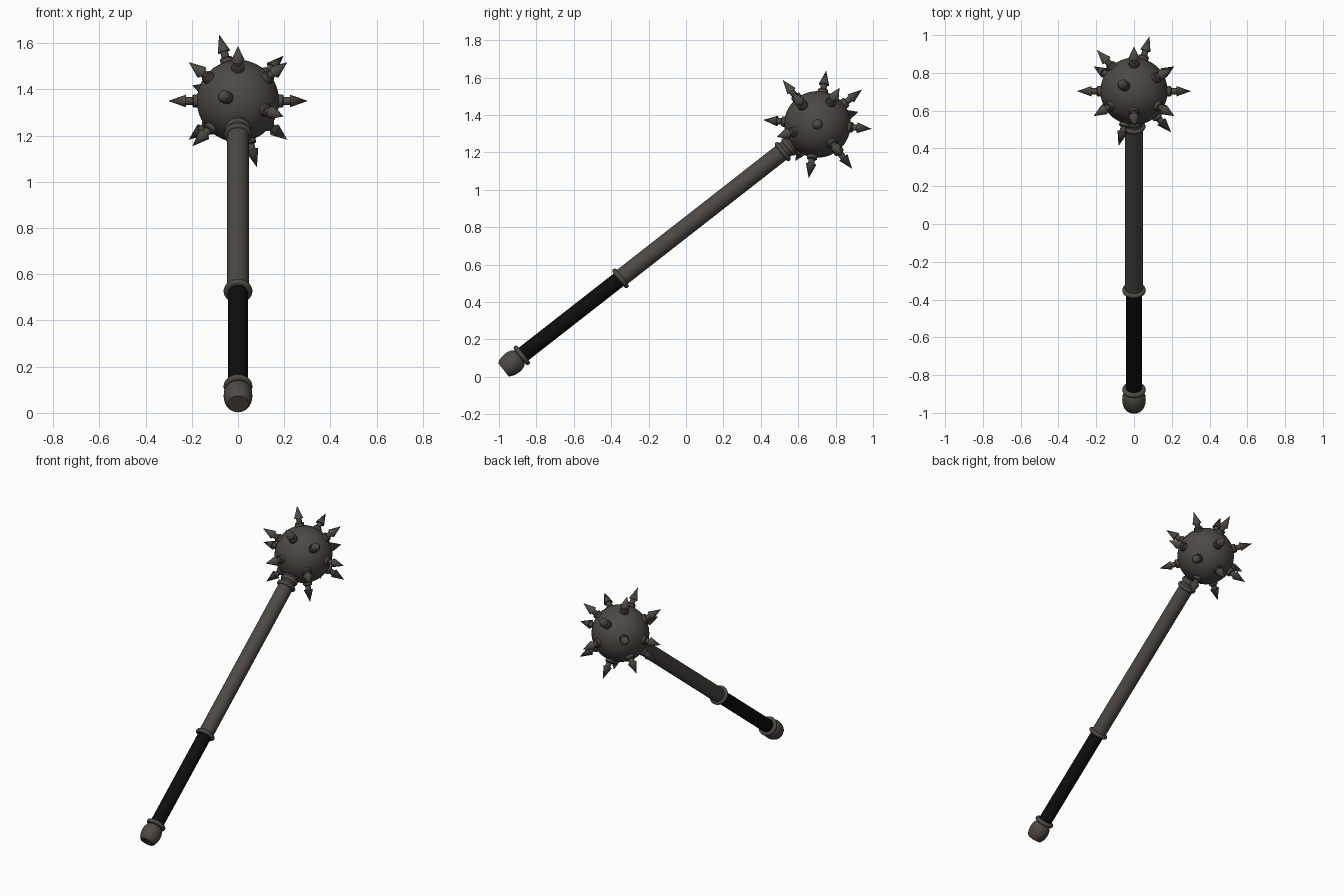
import bpy
import bmesh
from math import sin, cos, pi, radians
from mathutils import Matrix, Vector

if "Cube" in bpy.data.objects:
    bpy.data.objects.remove(bpy.data.objects["Cube"], do_unlink=True)


def material(name, color, roughness):
    m = bpy.data.materials.new(name)
    m.use_nodes = True
    m.diffuse_color = (*color, 1)
    bsdf = m.node_tree.nodes["Principled BSDF"]
    bsdf.inputs["Base Color"].default_value = (*color, 1)
    bsdf.inputs["Roughness"].default_value = roughness
    return m


iron = material("dark iron", (0.075, 0.066, 0.056), 0.6)
leather = material("black leather", (0.004, 0.004, 0.004), 0.8)

# The weapon's frame: origin at the ball centre, local z up along the shaft
FRAME = Matrix.Translation((0, 0.703, 1.35)) @ Matrix.Rotation(radians(-52), 4, "X")


def lathe(name, profile, mat, matrix=FRAME, sides=32):
    """Spin (radius, height) points around local z into a closed solid."""
    bm = bmesh.new()
    rings = []
    for r, z in profile:
        if r == 0:
            rings.append([bm.verts.new((0, 0, z))])
        else:
            rings.append([bm.verts.new((r * cos(2 * pi * i / sides), r * sin(2 * pi * i / sides), z))
                          for i in range(sides)])
    for a, b in zip(rings, rings[1:]):
        for i in range(sides):
            j = (i + 1) % sides
            quad = [a[i % len(a)], a[j % len(a)], b[j % len(b)], b[i % len(b)]]
            bm.faces.new(list(dict.fromkeys(quad)))
    for end in (rings[0], rings[-1]):
        if len(end) > 1:
            bm.faces.new(end)
    bmesh.ops.recalc_face_normals(bm, faces=bm.faces)
    mesh = bpy.data.meshes.new(name)
    bm.to_mesh(mesh)
    bm.free()
    mesh.materials.append(mat)
    obj = bpy.data.objects.new(name, mesh)
    bpy.context.collection.objects.link(obj)
    obj.matrix_world = matrix
    parts.append(obj)
    return obj


def collar(name, z, radius, inner, half):
    """Ring with a rounded rim."""
    rim = [(radius - half + half * cos(t), z + half * sin(t))
           for t in (pi * (k / 8 - 0.5) for k in range(9))]
    lathe(name, [(inner, z - half)] + rim + [(inner, z + half)], iron)


parts = []

# Ball head
R = 0.178
ball = [(R * sin(pi * k / 24), -R * cos(pi * k / 24)) for k in range(1, 24)]
lathe("ball_head", [(0, -R)] + ball + [(0, R)], iron, sides=48)

# Shaft, grip and collars
lathe("shaft", [(0.047, -1.34), (0.047, -0.15)], iron)
lathe("grip", [(0.0425, -2.03), (0.0425, -1.33)], leather)
collar("head_collar", -0.236, 0.061, 0.04, 0.013)
collar("head_inner_collar", -0.195, 0.056, 0.04, 0.014)
collar("grip_top_collar", -1.337, 0.0625, 0.04, 0.013)
collar("grip_bottom_collar", -2.006, 0.0625, 0.04, 0.013)

# Barrel-shaped pommel
lathe("pommel", [(0.045, -2.131), (0.054, -2.117), (0.060, -2.098), (0.0625, -2.075),
                 (0.061, -2.052), (0.055, -2.034), (0.044, -2.02)], iron)

# Spikes: one at the crown, eight round the middle, four above and four below
directions = [(90, 0)] + [(0, 45 * k) for k in range(8)]
directions += [(lat, 22.5 + 90 * k) for lat in (45, -45) for k in range(4)]
spike_profile = [(0.028, 0.165), (0.028, 0.192), (0.024, 0.197), (0.017, 0.198),
                 (0.017, 0.224), (0.028, 0.224), (0, 0.302)]
for n, (lat, lon) in enumerate(directions):
    lat, lon = radians(lat), radians(lon)
    aim = Vector((cos(lat) * cos(lon), -cos(lat) * sin(lon), sin(lat)))
    turn = aim.to_track_quat("Z", "Y").to_matrix().to_4x4()
    lathe(f"spike_{n + 1}", spike_profile, iron, FRAME @ turn, sides=16)

# Smooth shading with sharp edges kept
bpy.ops.object.select_all(action="DESELECT")
for obj in parts:
    obj.select_set(True)
bpy.context.view_layer.objects.active = parts[0]
bpy.ops.object.shade_smooth_by_angle(angle=radians(35))
